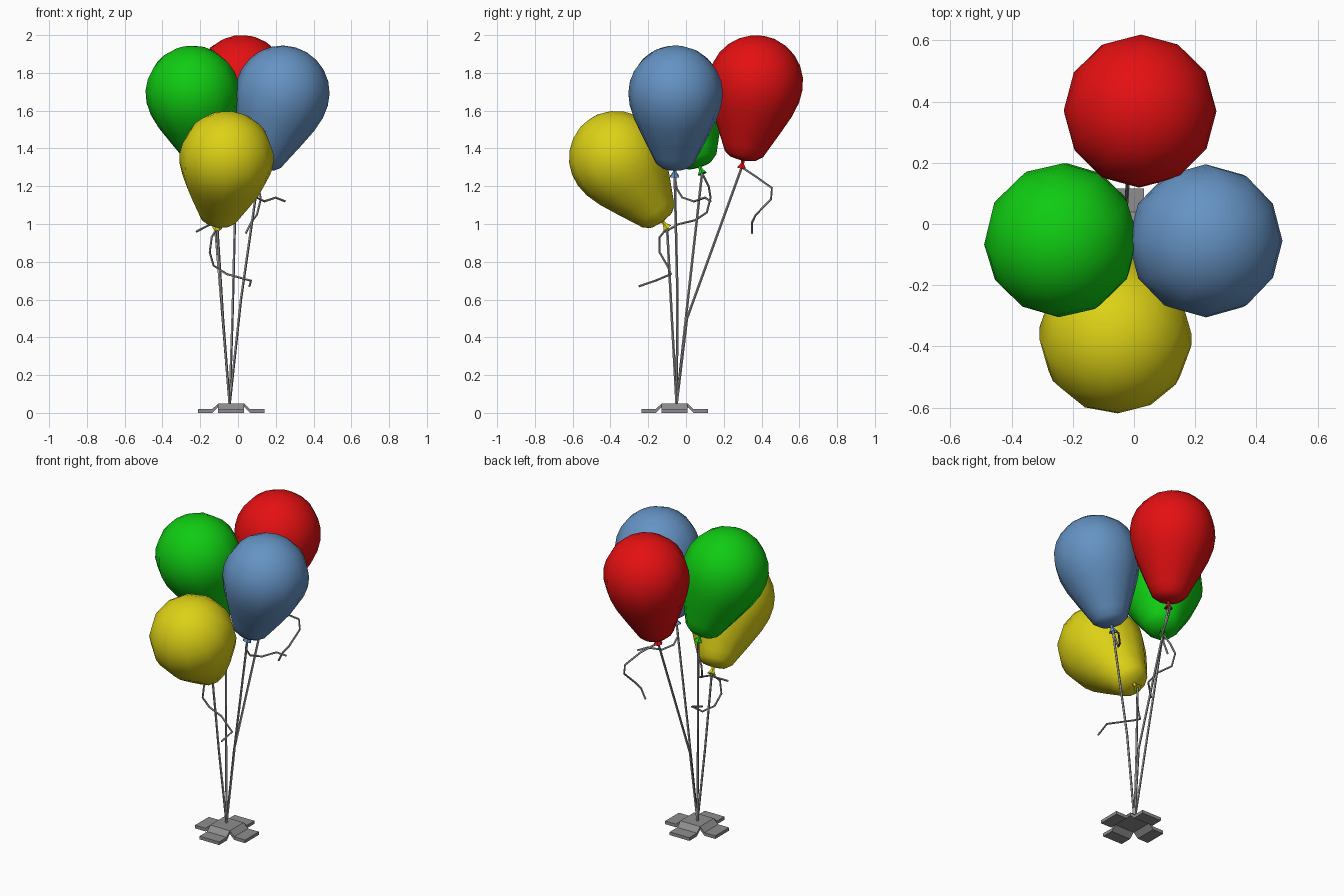
import bpy, bmesh, math
from mathutils import Vector, Matrix

cube = bpy.data.objects.get("Cube")
if cube:
    bpy.data.objects.remove(cube, do_unlink=True)


def material(name, rgb):
    m = bpy.data.materials.new(name)
    m.use_nodes = True
    m.diffuse_color = (*rgb, 1)
    bsdf = next(n for n in m.node_tree.nodes if n.type == 'BSDF_PRINCIPLED')
    bsdf.inputs["Base Color"].default_value = (*rgb, 1)
    return m


def add_object(name, bm, mat, smooth_angle=None):
    bmesh.ops.recalc_face_normals(bm, faces=bm.faces[:])
    mesh = bpy.data.meshes.new(name)
    bm.to_mesh(mesh)
    bm.free()
    mesh.materials.append(mat)
    obj = bpy.data.objects.new(name, mesh)
    bpy.context.collection.objects.link(obj)
    if smooth_angle:
        bpy.ops.object.select_all(action='DESELECT')
        obj.select_set(True)
        bpy.context.view_layer.objects.active = obj
        bpy.ops.object.shade_smooth_by_angle(angle=math.radians(smooth_angle))
    return obj


def lathe(name, profile, center, axis, mat, sides=12):
    """Revolve (radius, height) points around an axis through center."""
    bm = bmesh.new()
    verts = [bm.verts.new((r, 0, h)) for r, h in profile]
    edges = [bm.edges.new(pair) for pair in zip(verts, verts[1:])]
    bmesh.ops.spin(bm, geom=verts + edges, cent=(0, 0, 0), axis=(0, 0, 1),
                   angle=math.tau, steps=sides, use_duplicate=False)
    bmesh.ops.remove_doubles(bm, verts=bm.verts[:], dist=0.0005)
    turn = Vector((0, 0, 1)).rotation_difference(axis).to_matrix().to_4x4()
    bm.transform(Matrix.Translation(center) @ turn)
    return add_object(name, bm, mat, 50)


def cord(name, points, radius, mat, sides=5):
    """Thin faceted tube through the points."""
    bm = bmesh.new()
    pts = [Vector(p) for p in points]
    rings = []
    for i, p in enumerate(pts):
        tangent = pts[min(i + 1, len(pts) - 1)] - pts[max(i - 1, 0)]
        turn = Vector((0, 0, -1)).rotation_difference(tangent)
        ring = []
        for k in range(sides):
            a = math.tau * k / sides
            offset = Vector((radius * math.cos(a), radius * math.sin(a), 0))
            ring.append(bm.verts.new(p + turn @ offset))
        rings.append(ring)
    for a, b in zip(rings, rings[1:]):
        for k in range(sides):
            j = (k + 1) % sides
            bm.faces.new((a[k], a[j], b[j], b[k]))
    bm.faces.new(rings[0])
    bm.faces.new(rings[-1])
    return add_object(name, bm, mat, 50)


red = material("red rubber", (0.78, 0.005, 0.006))
green = material("green rubber", (0.005, 0.6, 0.006))
blue = material("blue rubber", (0.13, 0.29, 0.55))
yellow = material("yellow rubber", (0.72, 0.64, 0.008))
grey = material("weight grey", (0.27, 0.27, 0.27))
silver = material("string grey", (0.36, 0.36, 0.36))

# Balloon: round crown tapering to a blunt bottom, and a small flared knot
R = 0.25
crown = [(R * math.sin(math.radians(a)), R * math.cos(math.radians(a)))
         for a in range(0, 91, 15)]
body = crown + [(0.243, -0.07), (0.217, -0.15), (0.17, -0.25), (0.125, -0.34),
                (0.103, -0.385), (0.07, -0.41), (0, -0.422)]
knot = [(0, -0.415), (0.012, -0.42), (0.01, -0.437), (0.027, -0.462), (0, -0.455)]

anchor = (-0.045, -0.05, 0.045)
# colour: material, crown center, knot, string bend, curled loose end
balloons = {
    "red": (red, (0.02, 0.37, 1.75), (-0.01, 0.295, 1.3), (-0.03, 0.005, 0.5),
            [(0.06, 0.37, 1.25), (0.11, 0.455, 1.19), (0.12, 0.45, 1.13),
             (0.1, 0.37, 1.05), (0.07, 0.35, 1.01), (0.04, 0.35, 0.95)]),
    "green": (green, (-0.24, -0.055, 1.695), (-0.145, 0.085, 1.27), (-0.09, 0.01, 0.6),
              [(-0.17, 0.12, 1.2), (-0.2, 0.13, 1.14), (-0.19, 0.11, 1.06),
               (-0.13, 0.05, 1.02), (-0.14, -0.04, 1.0), (-0.22, -0.11, 0.96)]),
    "blue": (blue, (0.235, -0.055, 1.695), (0.11, -0.06, 1.265), (0.015, -0.045, 0.6),
             [(0.09, -0.05, 1.19), (0.1, -0.02, 1.14), (0.14, 0.04, 1.12),
              (0.2, 0.1, 1.14), (0.25, 0.13, 1.12)]),
    "yellow": (yellow, (-0.06, -0.37, 1.35), (-0.11, -0.1, 0.98), (-0.08, -0.075, 0.5),
               [(-0.14, -0.14, 0.93), (-0.15, -0.14, 0.85), (-0.13, -0.1, 0.78),
                (-0.06, -0.08, 0.735), (0.07, -0.16, 0.7), (0.06, -0.25, 0.67)]),
}
for name, (mat, center, tie, bend, curl) in balloons.items():
    center = Vector(center)
    axis = center - Vector(tie)
    lathe(name + "_balloon", body, center, axis, mat)
    lathe(name + "_knot", knot, center, axis, mat, 6)
    cord(name + "_string", [tie, bend, anchor], 0.007, silver)
    cord(name + "_loose_end", [tie] + curl, 0.006, silver)

# Weight: raised square plate with four bent-down feet
bm = bmesh.new()
half = 0.069
path = [(half, 0.03), (0.1, 0), (0.176, 0)]
bm.faces.new([bm.verts.new((sx * half, sy * half, 0.03))
              for sx, sy in ((-1, -1), (1, -1), (1, 1), (-1, 1))])
for quarter in range(4):
    turn = Matrix.Rotation(quarter * math.pi / 2, 3, 'Z')
    rows = [[bm.verts.new(turn @ Vector((x, y, z))) for y in (-half, half)]
            for x, z in path]
    for a, b in zip(rows, rows[1:]):
        bm.faces.new((a[0], b[0], b[1], a[1]))
bmesh.ops.remove_doubles(bm, verts=bm.verts[:], dist=0.001)
bottom = bm.faces[:]
lifted = bmesh.ops.extrude_face_region(bm, geom=bottom, use_keep_orig=True)
bmesh.ops.translate(bm, vec=(0, 0, 0.02),
                    verts=[g for g in lifted["geom"] if isinstance(g, bmesh.types.BMVert)])
bm.transform(Matrix.Translation((-0.036, -0.06, 0)))
add_object("weight", bm, grey)
